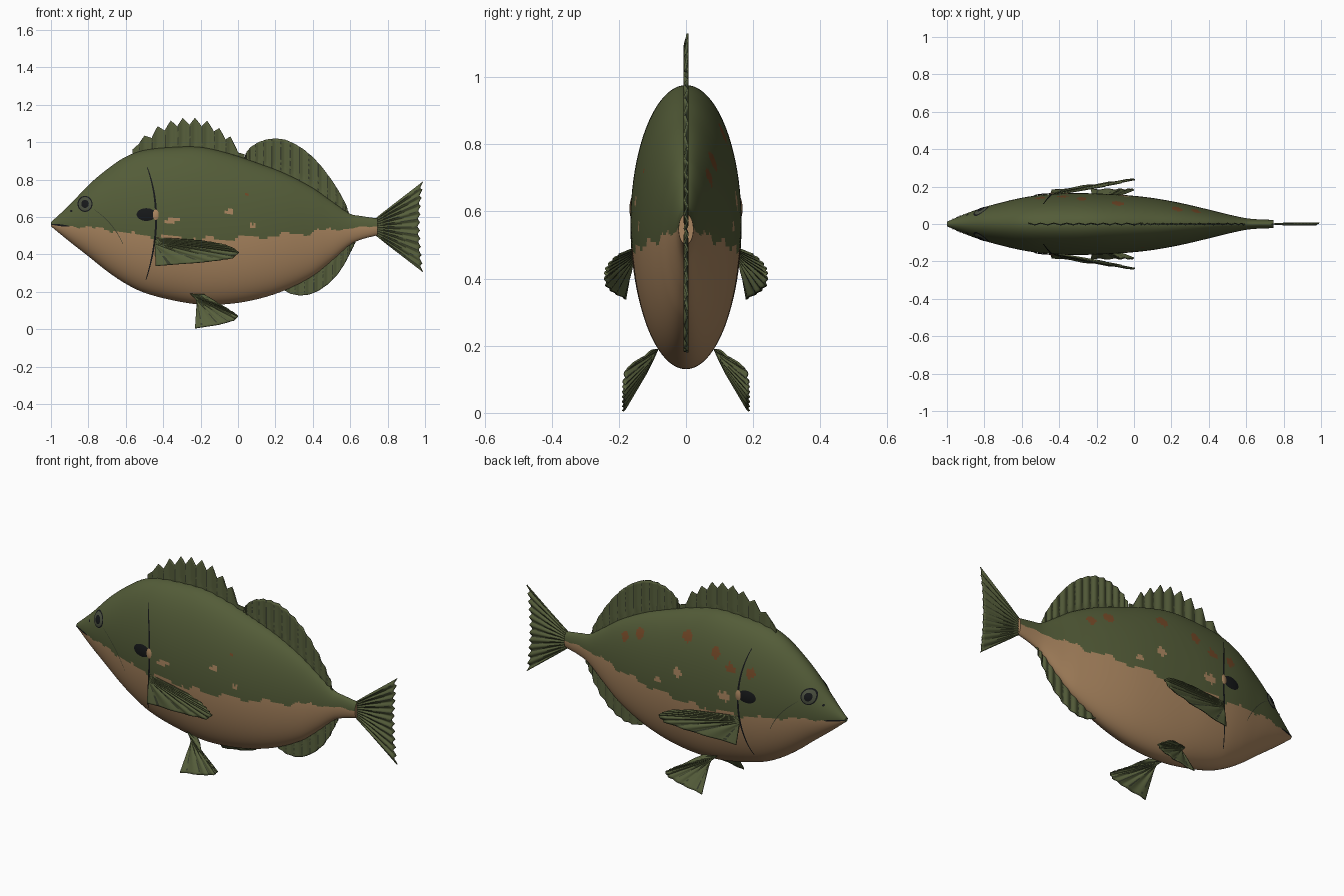
import bpy, bmesh, math, random
from mathutils import Vector

if "Cube" in bpy.data.objects:
    bpy.data.objects.remove(bpy.data.objects["Cube"])

random.seed(4)

def mat(name, r, g, b):
    m = bpy.data.materials.new(name)
    m.diffuse_color = (r, g, b, 1)
    m.use_nodes = True
    m.node_tree.nodes["Principled BSDF"].inputs["Base Color"].default_value = m.diffuse_color
    return m

GREEN = mat("olive green", 0.088, 0.108, 0.040)
TAN = mat("belly tan", 0.40, 0.235, 0.115)
FIN = mat("fin green", 0.095, 0.115, 0.045)
RAY = mat("fin ray dark", 0.040, 0.048, 0.026)
BLACK = mat("black", 0.008, 0.009, 0.010)
BROWN = mat("spot brown", 0.17, 0.065, 0.020)
IRIS = mat("iris grey green", 0.07, 0.08, 0.05)

# Body stations: x, top, bottom, half width
ST = [(-1, .572, .55, .012), (-.9, .665, .468, .055), (-.8, .77, .39, .09), (-.7, .855, .31, .117),
      (-.6, .922, .243, .14), (-.5, .957, .195, .155), (-.35, .973, .155, .165), (-.2, .973, .132, .163),
      (-.05, .94, .135, .155), (.1, .89, .16, .139), (.25, .833, .208, .112), (.4, .755, .285, .077),
      (.5, .685, .365, .052), (.6, .617, .452, .031), (.66, .605, .48, .025), (.745, .592, .502, .022)]
EDGE = [(-1, .555), (-.8, .545), (-.6, .515), (-.4, .495), (-.1, .482), (.3, .51), (.6, .54), (.745, .55)]

def slope(tab, i, k):
    a, b = tab[max(i - 1, 0)], tab[min(i + 1, len(tab) - 1)]
    return (b[k] - a[k]) / (b[0] - a[0])

def curve(tab, x, k):
    """Smooth interpolation of column k at x."""
    x = min(max(x, tab[0][0]), tab[-1][0])
    i = 0
    while i < len(tab) - 2 and x > tab[i + 1][0]:
        i += 1
    h = tab[i + 1][0] - tab[i][0]
    t = (x - tab[i][0]) / h
    return ((2*t**3 - 3*t*t + 1) * tab[i][k] + (t**3 - 2*t*t + t) * h * slope(tab, i, k)
            + (3*t*t - 2*t**3) * tab[i + 1][k] + (t**3 - t*t) * h * slope(tab, i + 1, k))

def side(x, z):
    """Half width of the body at x, z."""
    t, b, w = (curve(ST, x, k) for k in (1, 2, 3))
    u = (z - (t + b) / 2) / ((t - b) / 2)
    return w * math.sqrt(max(0, 1 - u * u))

def finish(name, bm, mats, angle=40):
    me = bpy.data.meshes.new(name)
    bm.to_mesh(me)
    bm.free()
    for m in mats:
        me.materials.append(m)
    ob = bpy.data.objects.new(name, me)
    bpy.context.collection.objects.link(ob)
    bpy.ops.object.select_all(action='DESELECT')
    ob.select_set(True)
    bpy.context.view_layer.objects.active = ob
    bpy.ops.object.shade_smooth_by_angle(angle=math.radians(angle))
    return ob

# Body with painted belly and scattered spots
TAN_SPOTS = [(-.05, .63, .028, 0), (-.36, .58, .03, 0), (.08, .555, .02, 0), (-.33, .585, .02, 0)]
BROWN_SPOTS = [(-.5, .74, .028, 1), (-.38, .74, .03, 1), (-.28, .80, .03, 1), (-.09, .83, .033, 1),
               (.23, .75, .03, 1), (.33, .70, .027, 1), (.05, .72, .012, -1)]

def in_spot(c, spots):
    for x, z, r, s in spots:
        d = math.hypot(c.x - x, (c.z - z) * (2.2 if s == 0 and c.y < 0 else 1))
        if s * c.y >= 0 and d < r * random.uniform(.75, 1.1):
            return True
    return False

def body():
    bm = bmesh.new()
    NX, NS = 190, 160
    rings = []
    for i in range(NX + 1):
        x = -1 + 1.745 * i / NX
        t, b, w = (curve(ST, x, k) for k in (1, 2, 3))
        rings.append([bm.verts.new((x, w * math.cos(a), (t + b) / 2 + (t - b) / 2 * math.sin(a)))
                      for a in (2 * math.pi * j / NS for j in range(NS))])
    for p, q in zip(rings, rings[1:]):
        for j in range(NS):
            bm.faces.new((p[j], p[j - 1], q[j - 1], q[j]))
    bm.faces.new(rings[0])
    bm.faces.new(rings[-1])
    bmesh.ops.recalc_face_normals(bm, faces=bm.faces)
    for f in bm.faces:
        c = f.calc_center_median()
        rough = .005 if c.x < -.5 else .012
        wave = rough * (math.sin(c.x * 31) + .6 * math.sin(c.x * 77 + 1))
        if c.z < curve(EDGE, c.x, 1) + wave * (.3 if c.x > .5 else 1) or in_spot(c, TAN_SPOTS):
            f.material_index = 1
        elif in_spot(c, BROWN_SPOTS):
            f.material_index = 2
    finish("body", bm, [GREEN, TAN, BROWN])

body()

# Fins: ruled sheets between a root line and a tip line, with corrugated rays
def along(pts, t):
    u = t * (len(pts) - 1)
    i = min(int(u), len(pts) - 2)
    return Vector(pts[i]).lerp(Vector(pts[i + 1]), u - i)

def fin(name, root, tip, cols, every, signs=(1,), ripple=.004, serrate=0):
    bm = bmesh.new()
    rows = 14
    for s in signs:
        grid = []
        for i in range(cols + 1):
            a, b = along(root, i / cols), along(tip, i / cols)
            if serrate:
                b = a.lerp(b, 1 - serrate * abs(math.sin(math.pi * i / every)))
            line = []
            for j in range(rows + 1):
                p = a.lerp(b, j / rows)
                p.y += ripple * math.cos(2 * math.pi * i / every) * min(1, j / 4)
                line.append(bm.verts.new((p.x, p.y * s, p.z)))
            grid.append(line)
        for i in range(cols):
            for j in range(rows):
                f = bm.faces.new((grid[i][j], grid[i + 1][j], grid[i + 1][j + 1], grid[i][j + 1]))
                if i % every == every // 2 and random.random() < .7:
                    f.material_index = 1
    bmesh.ops.recalc_face_normals(bm, faces=bm.faces)
    ob = finish(name, bm, [FIN, RAY])
    mod = ob.modifiers.new("thickness", 'SOLIDIFY')
    mod.thickness, mod.offset = .006, 0

def median(pts, k, inset):
    tip = [(x, 0, z) for x, z in pts]
    root = [(x, 0, curve(ST, x, k) + inset) for x, z in pts]
    return root, tip

SPINY = [(-.565, .96), (-.50, 1.035), (-.43, 1.085), (-.36, 1.115), (-.295, 1.13), (-.23, 1.13),
         (-.165, 1.115), (-.10, 1.075), (-.04, 1.03), (.035, .935)]
zig = []
for (x0, z0), (x1, z1) in zip(SPINY, SPINY[1:]):
    zig += [(x0, z0), (x0 * .45 + x1 * .55, (z0 + z1) / 2 - .038)]
zig[1] = (-.53, .99)
zig.append(SPINY[-1])
fin("spiny_dorsal_fin", *median(zig, 1, -.03), 108, 12)
SOFT = [(.035, .91), (.045, .945), (.07, .975), (.11, 1.0), (.155, 1.015), (.2, 1.02), (.25, 1.014), (.3, .993),
        (.35, .962), (.4, .92), (.45, .865), (.5, .798), (.54, .735), (.575, .67), (.595, .61)]
fin("soft_dorsal_fin", *median(SOFT, 1, -.02), 112, 8)
ANAL = [(.21, .24), (.24, .212), (.28, .19), (.33, .18), (.38, .185), (.43, .205), (.48, .24),
        (.53, .29), (.57, .35), (.6, .41), (.62, .45), (.635, .485)]
fin("anal_fin", *median(ANAL, 2, .02), 99, 9)
fin("tail_fin", [(.735, 0, .592), (.735, 0, .502)],
    [(.99, 0, .79), (.978, 0, .67), (.972, 0, .55), (.978, 0, .43), (.99, 0, .305)], 88, 8, serrate=.05)
fin("pectoral_fins", [(-.445, .155, .49), (-.445, .158, .45)],
    [(-.2, .195, .475), (-.07, .222, .452), (-.02, .236, .43), (.005, .24, .41), (-.03, .236, .378),
     (-.18, .215, .358), (-.44, .178, .338)], 72, 8, (1, -1), .003)
fin("pelvic_fins", [(-.255, .085, .19), (-.22, .10, .155)],
    [(-.18, .10, .185), (-.09, .18, .13), (-.03, .185, .093), (0, .185, .07), (-.02, .185, .047),
     (-.1, .185, .025), (-.23, .185, .005)], 72, 8, (1, -1), .003)

# Painted plates that follow the body surface, on both sides
def outward(bm):
    bm.normal_update()
    for f in bm.faces:
        if f.normal.y * f.calc_center_median().y < 0:
            f.normal_flip()

def plate(name, cx, cz, rx, rz, m, lift=.003, dome=0.0, inner=0.0):
    bm = bmesh.new()
    n, rings = 32, 5
    for s in (1, -1):
        loops = []
        for k in range(rings + 1):
            r = inner + (1 - inner) * k / rings
            r = max(r, .01)
            loop = []
            for i in range(n):
                a = 2 * math.pi * i / n
                x, z = cx + rx * r * math.cos(a), cz + rz * r * math.sin(a)
                loop.append(bm.verts.new((x, s * (side(x, z) + lift + dome * (1 - r * r)), z)))
            loops.append(loop)
        for p, q in zip(loops, loops[1:]):
            for i in range(n):
                bm.faces.new((p[i], p[i - 1], q[i - 1], q[i]))
        if not inner:
            bm.faces.new(loops[0])
    outward(bm)
    finish(name, bm, [m])

def stripe(name, pts, width, m, lift=.003):
    """Thin tapered line through three points, bent as a quadratic curve."""
    (x0, z0), (x1, z1), (x2, z2) = pts
    bm = bmesh.new()
    n = 40
    for s in (1, -1):
        prev = None
        for i in range(n + 1):
            t = i / n
            la, lb, lc = 2 * (t - .5) * (t - 1), 4 * t * (1 - t), 2 * t * (t - .5)
            x, z = la * x0 + lb * x1 + lc * x2, la * z0 + lb * z1 + lc * z2
            d = Vector((x2 - x0, z2 - z0)).normalized() * width / 2 * (.4 + .6 * math.sin(math.pi * t))
            cur = [bm.verts.new((a, s * (side(a, c) + lift), c))
                   for a, c in ((x - d.y, z + d.x), (x + d.y, z - d.x))]
            if prev:
                bm.faces.new((prev[0], prev[1], cur[1], cur[0]))
            prev = cur
    outward(bm)
    finish(name, bm, [m])

# Eyes, nostrils, ear flaps, gill covers, mouth and cheek lines
plate("eye_rim", -.818, .67, .04, .043, BLACK, .003, .006)
plate("eye_iris", -.818, .67, .034, .037, IRIS, .005, .006)
plate("eye_pupil", -.818, .67, .023, .025, BLACK, .008, .004)
plate("nostril", -.892, .632, .006, .006, BLACK)
plate("ear_flap", -.49, .613, .052, .034, BLACK, .003, .004)
plate("ear_flap_tip", -.44, .612, .016, .028, TAN, .005, .004)
stripe("gill_edge", [(-.485, .865), (-.438, .58), (-.492, .265)], .011, BLACK, .004)
stripe("mouth_line", [(-1, .562), (-.95, .556), (-.9, .55)], .010, BLACK)
stripe("cheek_line", [(-.77, .64), (-.68, .56), (-.615, .455)], .004, RAY)
